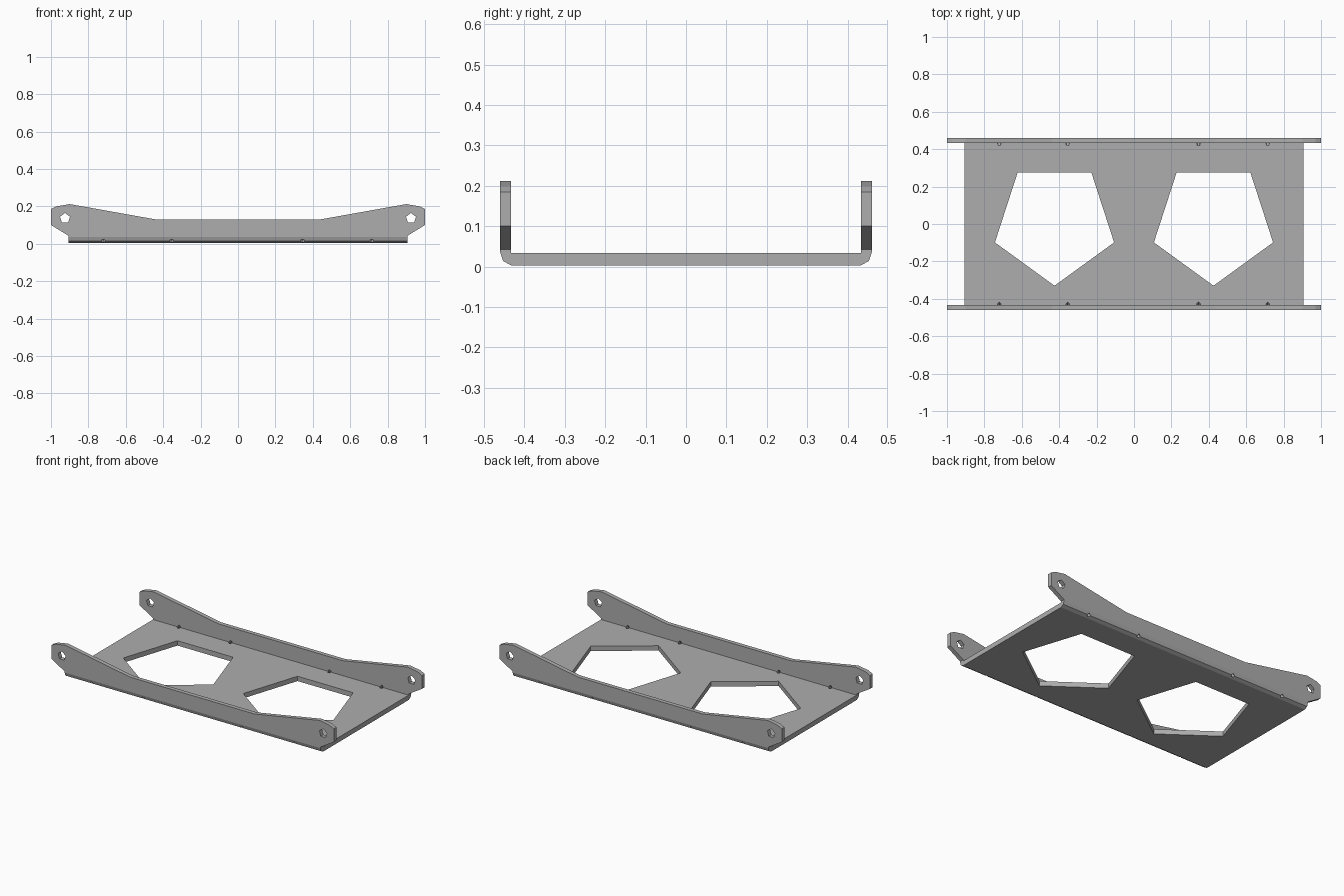
import bpy, bmesh, math
from mathutils import Matrix, Vector

cube = bpy.data.objects.get("Cube")
if cube:
    bpy.data.objects.remove(cube, do_unlink=True)

grey = bpy.data.materials.new("light grey metal")
grey.use_nodes = True
grey.diffuse_color = (0.42, 0.42, 0.42, 1)
grey.node_tree.nodes["Principled BSDF"].inputs["Base Color"].default_value = (0.42, 0.42, 0.42, 1)


def prism(name, outline, depth, helper=False):
    """Extrude a closed outline of 3D points along depth."""
    bm = bmesh.new()
    face = bm.faces.new([bm.verts.new(p) for p in outline])
    ext = bmesh.ops.extrude_face_region(bm, geom=[face])
    moved = [g for g in ext["geom"] if isinstance(g, bmesh.types.BMVert)]
    bmesh.ops.translate(bm, verts=moved, vec=Vector(depth))
    bmesh.ops.recalc_face_normals(bm, faces=bm.faces)
    mesh = bpy.data.meshes.new(name)
    bm.to_mesh(mesh)
    bm.free()
    mesh.materials.append(grey)
    obj = bpy.data.objects.new(name, mesh)
    bpy.context.collection.objects.link(obj)
    obj.hide_render = helper
    return obj


def cut(target, tool, operation="DIFFERENCE"):
    """Apply a boolean and discard its tool."""
    mod = target.modifiers.new("cut", "BOOLEAN")
    mod.object, mod.operation, mod.solver = tool, operation, "EXACT"
    bpy.context.view_layer.objects.active = target
    bpy.ops.object.modifier_apply(modifier=mod.name)
    bpy.data.objects.remove(tool, do_unlink=True)


def ring(sides, radius, start):
    angles = [start + math.tau * i / sides for i in range(sides)]
    return [(radius * math.cos(a), radius * math.sin(a)) for a in angles]


# Folded channel: flat floor with two upright flanges and angled bends
half = [(0.433, 0.034), (0.433, 0.25), (0.46, 0.25), (0.46, 0.036),
        (0.453, 0.014), (0.433, 0.003)]
section = half + [(-y, z) for y, z in reversed(half)]
tray = prism("bent_tray", [(-1.1, y, z) for y, z in section], (2.2, 0, 0))

# Side silhouette with raised, chamfered ears
side = [(0.905, -0.05), (0.905, 0.042), (1, 0.10), (1, 0.185),
        (0.97, 0.2), (0.9, 0.212), (0.44, 0.13)]
outline = side + [(-x, z) for x, z in reversed(side)]
cut(tray, prism("silhouette", [(x, -0.6, z) for x, z in outline], (0, 1.2, 0), True), "INTERSECT")

# Large pentagon openings in the floor and bolt holes in the ears
for s in (-1, 1):
    window = [(s * 0.425 + x, 0.005 + y, -0.1) for x, y in ring(5, 0.335, -math.pi / 2)]
    cut(tray, prism("window_cutter", window, (0, 0, 0.2), True))
    bolt = [(s * 0.925 + x, -0.6, 0.136 + z) for x, z in ring(5, 0.028, math.pi / 2)]
    cut(tray, prism("bolt_cutter", bolt, (0, 1.2, 0), True))

# Small diagonal relief holes along both bends
for s in (-1, 1):
    for x in (-0.72, -0.355, 0.345, 0.715):
        turn = Matrix.Translation((x, s * 0.438, 0.028)) @ Matrix.Rotation(s * math.pi / 4, 4, "X")
        hole = [turn @ Vector((u, v, -0.06)) for u, v in ring(5, 0.011, math.pi / 2)]
        cut(tray, prism("relief_cutter", hole, turn.to_3x3() @ Vector((0, 0, 0.12)), True))
